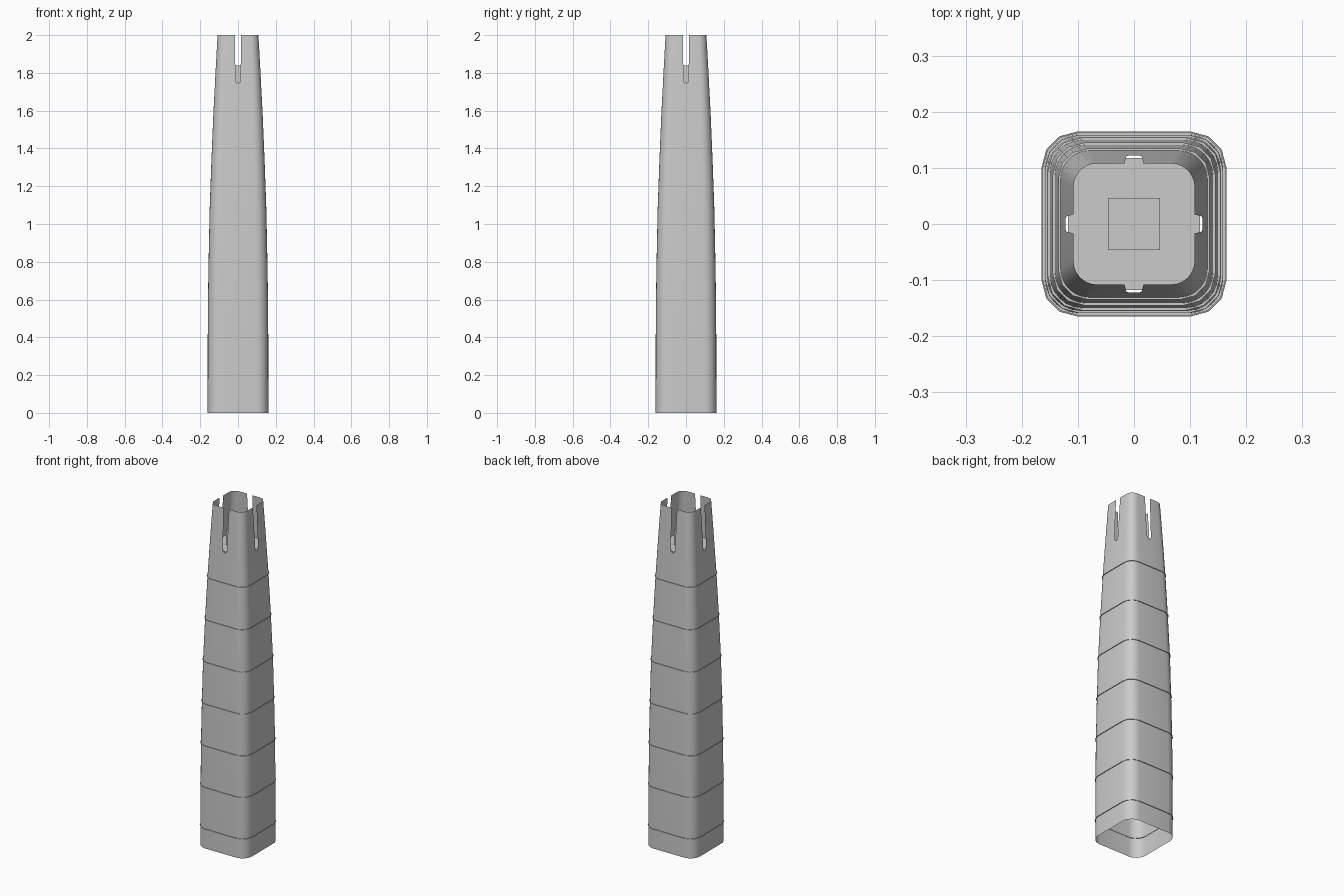
import bpy
import bmesh
from math import sin, cos, pi

if "Cube" in bpy.data.objects:
    bpy.data.objects.remove(bpy.data.objects["Cube"], do_unlink=True)

grey = bpy.data.materials.new("light grey")
grey.use_nodes = True
colour = (0.6, 0.6, 0.6, 1)
grey.diffuse_color = colour
grey.node_tree.nodes["Principled BSDF"].inputs["Base Color"].default_value = colour


def section(half, z, slot, segments):
    """Rounded square outline with two slot points in the middle of each side."""
    radius = half * 0.39
    inner = half - radius
    quarter = [(-slot, -half), (slot, -half)]
    for i in range(segments + 1):
        a = -pi / 2 + pi / 2 * i / segments
        quarter.append((inner + radius * cos(a), -inner + radius * sin(a)))
    points = []
    for turn in range(4):
        points += [(x, y, z) for x, y in quarter]
        quarter = [(-y, x) for x, y in quarter]
    return points


def finish(name, bm, smooth=False):
    mesh = bpy.data.meshes.new(name)
    bm.to_mesh(mesh)
    bm.free()
    mesh.materials.append(grey)
    obj = bpy.data.objects.new(name, mesh)
    bpy.context.collection.objects.link(obj)
    if smooth:
        bpy.ops.object.select_all(action='DESELECT')
        obj.select_set(True)
        bpy.context.view_layer.objects.active = obj
        bpy.ops.object.shade_smooth_by_angle(angle=pi / 6)
    return obj


def loft(bm, sections, open_face=lambda row, col: False):
    rows = [[bm.verts.new(p) for p in s] for s in sections]
    count = len(rows[0])
    for r in range(len(rows) - 1):
        for c in range(count):
            d = (c + 1) % count
            if not open_face(r, c):
                bm.faces.new((rows[r][c], rows[r][d], rows[r + 1][d], rows[r + 1][c]))


# Wall profile: height and half width
profile = [(0, .161), (.36, .1605), (.6, .159), (.84, .155), (1.08, .15),
           (1.33, .141), (1.57, .131), (1.745, .122), (1.84, .117), (2, .108)]


def half_at(z):
    for (z0, h0), (z1, h1) in zip(profile, profile[1:]):
        if z <= z1:
            return h0 + (h1 - h0) * (z - z0) / (z1 - z0)


# Tapered shell, with a round-bottomed slot in the top of each side
SLOT_Z, SEGMENTS = 1.745, 6
slot_rows = [(1.748, .008), (1.752, .011), (1.758, .013), (1.84, .0145), (2, .017)]
rows = [(z, .004) for z, h in profile if z <= SLOT_Z] + slot_rows
first_open = len(rows) - len(slot_rows) - 1
bm = bmesh.new()
loft(bm, [section(half_at(z), z, w, SEGMENTS) for z, w in rows],
     lambda r, c: r >= first_open and c % (SEGMENTS + 3) == 0)
finish("tower_shell", bm, smooth=True)

# Thin flat ledges around the shell
for i in range(7):
    z = .115 + .243 * i
    bm = bmesh.new()
    loft(bm, [section(half_at(z) + d, z, .004, 3) for d in (.004, -.002)])
    finish(f"ledge_{i + 1}", bm)

# Deck inside the top
bm = bmesh.new()
bm.faces.new([bm.verts.new(p) for p in section(.118, 1.75, .004, SEGMENTS)])
finish("roof_deck", bm)

# Square core standing on the deck
bm = bmesh.new()
bmesh.ops.create_cube(bm, size=1)
bmesh.ops.scale(bm, vec=(.092, .092, .09), verts=bm.verts)
bmesh.ops.translate(bm, vec=(0, 0, 1.795), verts=bm.verts)
finish("roof_core", bm)
